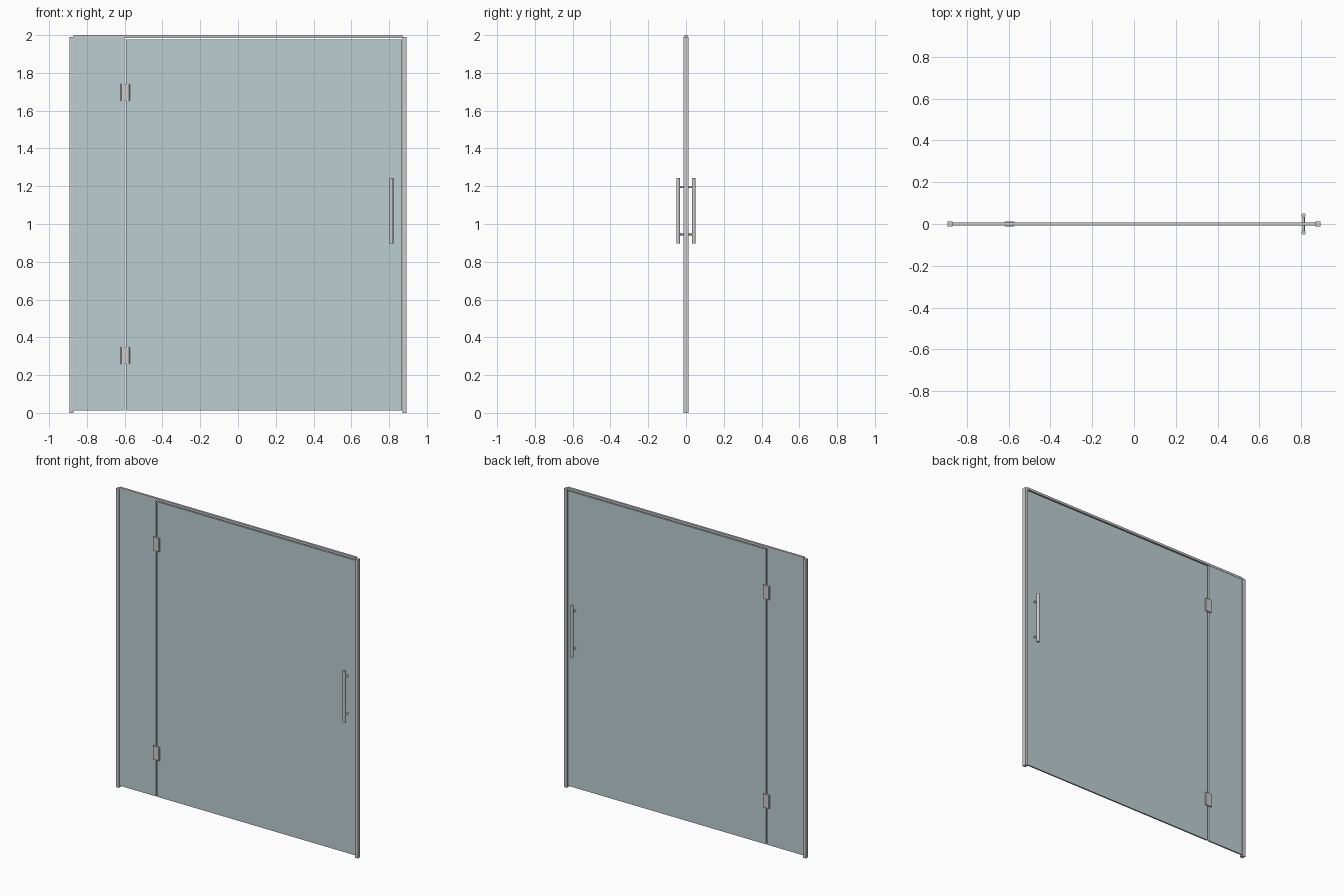
import bpy, bmesh
from mathutils import Matrix

if "Cube" in bpy.data.objects:
    bpy.data.objects.remove(bpy.data.objects["Cube"])

glass = bpy.data.materials.new("clear_glass")
glass.diffuse_color = (0.50, 0.62, 0.64, 0.6)
glass.use_nodes = True
glass.node_tree.nodes["Principled BSDF"].inputs["Base Color"].default_value = glass.diffuse_color


def finish(bm, name, mat=None):
    me = bpy.data.meshes.new(name)
    bm.to_mesh(me)
    bm.free()
    ob = bpy.data.objects.new(name, me)
    bpy.context.collection.objects.link(ob)
    if mat:
        me.materials.append(mat)
    return ob


def box(name, x0, x1, depth, z0, z1, mat=None, chamfer=0):
    # box centred on y = 0, optionally with chamfered vertical edges
    bm = bmesh.new()
    m = Matrix.Translation(((x0 + x1) / 2, 0, (z0 + z1) / 2)) @ Matrix.Diagonal((x1 - x0, depth, z1 - z0, 1))
    bmesh.ops.create_cube(bm, size=1, matrix=m)
    if chamfer:
        edges = [e for e in bm.edges if abs(e.verts[0].co.z - e.verts[1].co.z) > 0.01]
        bmesh.ops.bevel(bm, geom=edges, offset=chamfer, segments=1, affect='EDGES')
    return finish(bm, name, mat)


def rod(name, centre, radius, length, axis):
    bm = bmesh.new()
    m = Matrix.Translation(centre)
    if axis == 'Y':
        m = m @ Matrix.Rotation(1.5707963, 4, 'X')
    bmesh.ops.create_cone(bm, cap_ends=True, segments=24, radius1=radius, radius2=radius,
                          depth=length, matrix=m)
    for f in bm.faces:
        f.smooth = len(f.verts) == 4
    for e in bm.edges:
        e.smooth = all(f.smooth for f in e.link_faces)
    return finish(bm, name)


# Wall posts and top rail
box("left_wall_post", -0.892, -0.87, 0.025, 0, 1.99)
box("right_wall_post", 0.87, 0.892, 0.025, 0, 1.99)
box("top_rail", -0.872, 0.872, 0.014, 1.985, 2.0)

# Glass panels
box("fixed_glass_panel", -0.872, -0.602, 0.01, 0.012, 1.986, glass)
box("glass_door", -0.592, 0.868, 0.01, 0.012, 1.978, glass)

# Hinges bridging the panels
for label, z in (("lower", 0.303), ("upper", 1.695)):
    box(label + "_hinge", -0.622, -0.572, 0.025, z - 0.045, z + 0.045, chamfer=0.005)

# Pull bars on both sides, joined by standoffs through the glass
for label, s in (("front", -1), ("back", 1)):
    rod(label + "_handle_bar", (0.812, s * 0.041, 1.07), 0.01, 0.345, 'Z')
    for n, z in (("lower", 0.946), ("upper", 1.196)):
        rod(f"{label}_{n}_handle_standoff", (0.812, s * 0.021, z), 0.006, 0.035, 'Y')
